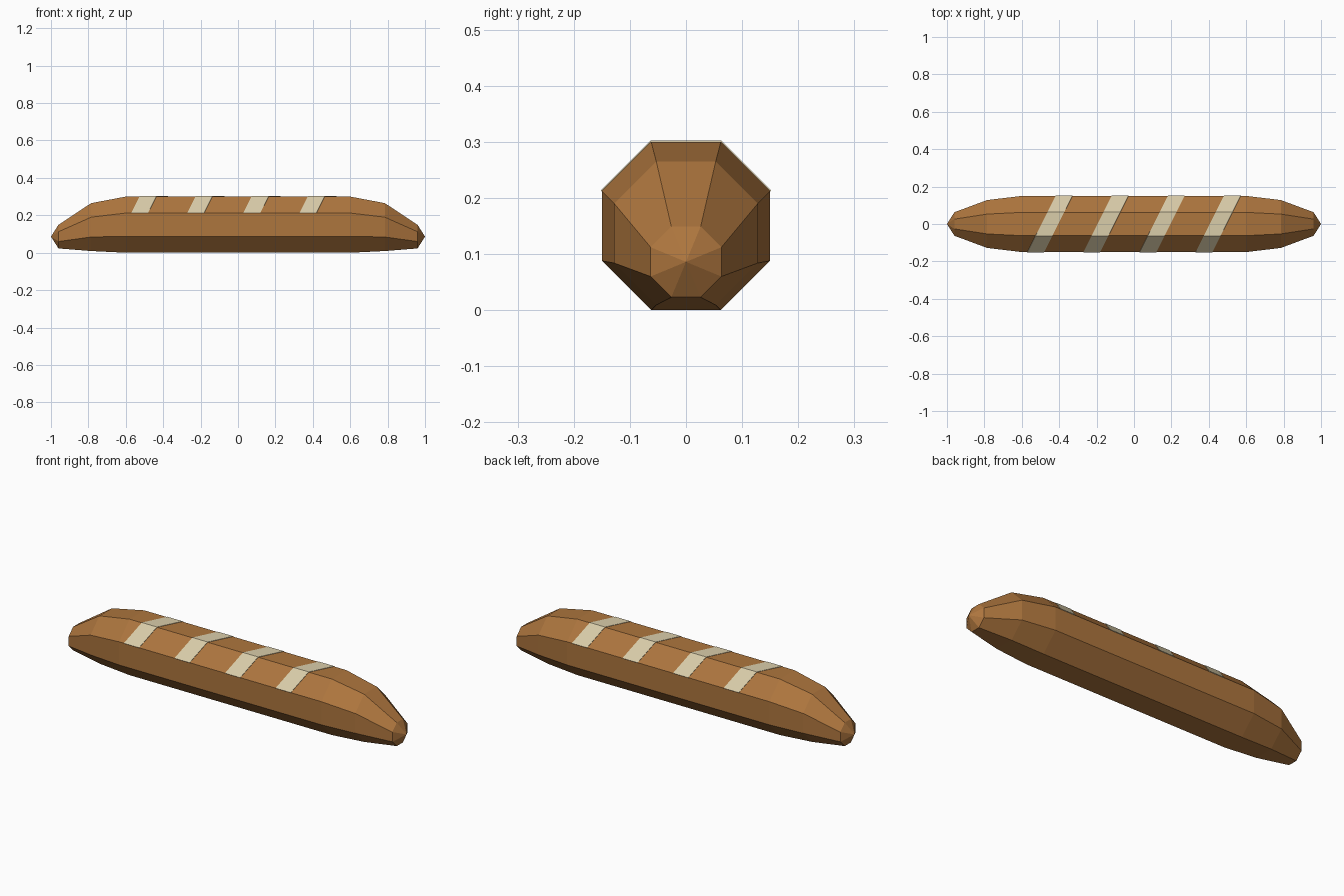
import bpy, bmesh, math

cube = bpy.data.objects.get("Cube")
if cube:
    bpy.data.objects.remove(cube)


def material(name, color):
    mat = bpy.data.materials.new(name)
    mat.use_nodes = True
    mat.diffuse_color = color
    mat.node_tree.nodes["Principled BSDF"].inputs["Base Color"].default_value = color
    return mat


def finish(bm, name, mat):
    bmesh.ops.recalc_face_normals(bm, faces=bm.faces)
    mesh = bpy.data.meshes.new(name)
    bm.to_mesh(mesh)
    bm.free()
    mesh.materials.append(mat)
    obj = bpy.data.objects.new(name, mesh)
    bpy.context.collection.objects.link(obj)
    return obj


def octagon(half, centre):
    """Eight (y, z) corners with flat top and bottom, starting at the front upper corner."""
    r = half / math.cos(math.pi / 8)
    angles = [math.pi / 8 + i * math.pi / 4 for i in range(8)]
    return [(-r * math.cos(a), centre + r * math.sin(a)) for a in angles]


crust = material("crust brown", (0.42, 0.18, 0.048, 1))
cream = material("cream score", (0.70, 0.61, 0.40, 1))

# Loaf: octagonal rings (x, half width, centre height), mirrored to both ends
HALF = 0.15
ends = [(0.6, HALF, 0.15), (0.785, 0.128, 0.137), (0.96, 0.063, 0.086)]
rings = [(-x, h, c) for x, h, c in reversed(ends)] + ends
bm = bmesh.new()
loops = [[bm.verts.new((x, y, z)) for y, z in octagon(h, c)] for x, h, c in rings]
for a, b in zip(loops, loops[1:]):
    for i in range(8):
        j = (i + 1) % 8
        bm.faces.new((a[i], a[j], b[j], b[i]))
# Shallow pointed tips
for loop, x in ((loops[0], -1), (loops[-1], 1)):
    tip = bm.verts.new((x, 0, 0.086))
    for i in range(8):
        bm.faces.new((loop[i], loop[(i + 1) % 8], tip))
finish(bm, "loaf", crust)

# Slanted score marks: thin plates folded over the three upper sides
fold = octagon(HALF + 0.002, 0.15)[:4]
for n in range(4):
    centre = -0.45 + 0.3 * n
    bm = bmesh.new()
    rows = [[bm.verts.new((centre + y / 2 + w, y, z)) for w in (-0.045, 0.045)]
            for y, z in fold]
    for a, b in zip(rows, rows[1:]):
        bm.faces.new((a[0], a[1], b[1], b[0]))
    bmesh.ops.recalc_face_normals(bm, faces=bm.faces)
    if sum(f.normal.z for f in bm.faces) < 0:
        bmesh.ops.reverse_faces(bm, faces=bm.faces)
    # Give the plate a rim that sinks into the crust
    sunk = [[bm.verts.new((v.co.x, v.co.y * 0.97, v.co.z - 0.004)) for v in row]
            for row in rows]
    for k in range(3):
        bm.faces.new((sunk[k][0], sunk[k + 1][0], sunk[k + 1][1], sunk[k][1]))
        for s in (0, 1):
            bm.faces.new((rows[k][s], rows[k + 1][s], sunk[k + 1][s], sunk[k][s]))
    for k in (0, 3):
        bm.faces.new((rows[k][0], rows[k][1], sunk[k][1], sunk[k][0]))
    finish(bm, f"score_mark_{n + 1}", cream)
